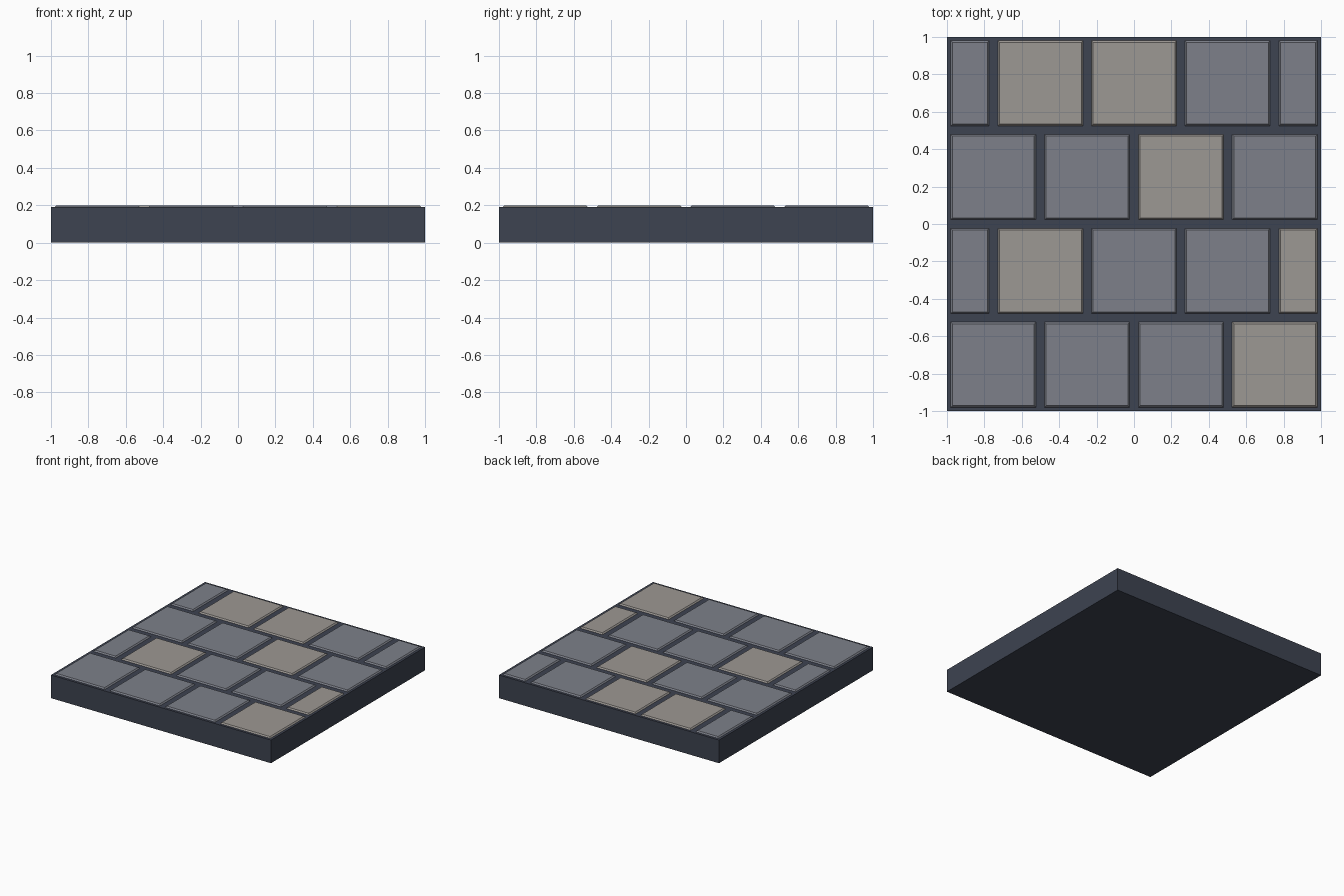
import bpy, bmesh

if "Cube" in bpy.data.objects:
    bpy.data.objects.remove(bpy.data.objects["Cube"])

def material(name, rgb):
    m = bpy.data.materials.new(name)
    m.diffuse_color = (*rgb, 1)
    m.use_nodes = True
    m.node_tree.nodes["Principled BSDF"].inputs["Base Color"].default_value = m.diffuse_color
    return m

GROUT = material("dark slate grout", (0.047, 0.056, 0.082))
GREY = material("cool grey stone", (0.205, 0.217, 0.254))
WARM = material("warm grey stone", (0.335, 0.314, 0.292))

BASE_TOP, TOP, CHAMFER = 0.19, 0.20, 0.009

def frustum(name, x0, x1, y0, y1, z0, z1, inset, mat):
    """Box whose top face is inset, giving chamfered sides."""
    bm = bmesh.new()
    bmesh.ops.create_cube(bm, size=1)
    for v in bm.verts:
        i = inset if v.co.z > 0 else 0
        v.co.x = x1 - i if v.co.x > 0 else x0 + i
        v.co.y = y1 - i if v.co.y > 0 else y0 + i
        v.co.z = z1 if v.co.z > 0 else z0
    me = bpy.data.meshes.new(name)
    bm.to_mesh(me)
    bm.free()
    me.materials.append(mat)
    ob = bpy.data.objects.new(name, me)
    bpy.context.collection.objects.link(ob)
    return ob

# slab
frustum("base_slab", -1, 1, -1, 1, 0, BASE_TOP, 0, GROUT)

# paving stones in running bond, G = grey, W = warm, front row first
full = [(-0.98 + 0.5015 * i, -0.98 + 0.5015 * i + 0.4555) for i in range(4)]
staggered = ([(-0.98, -0.775)]
             + [(c - 0.2275, c + 0.2275) for c in (-0.5, 0, 0.5)]
             + [(0.775, 0.98)])
for r, pattern in enumerate(("GGGW", "GWGGW", "GGWG", "GWWGG")):
    y0, y1 = full[r]
    for c, ((x0, x1), kind) in enumerate(zip(staggered if r % 2 else full, pattern)):
        frustum(f"paving_stone_{r}_{c}", x0, x1, y0, y1, BASE_TOP, TOP, CHAMFER,
                WARM if kind == "W" else GREY)
